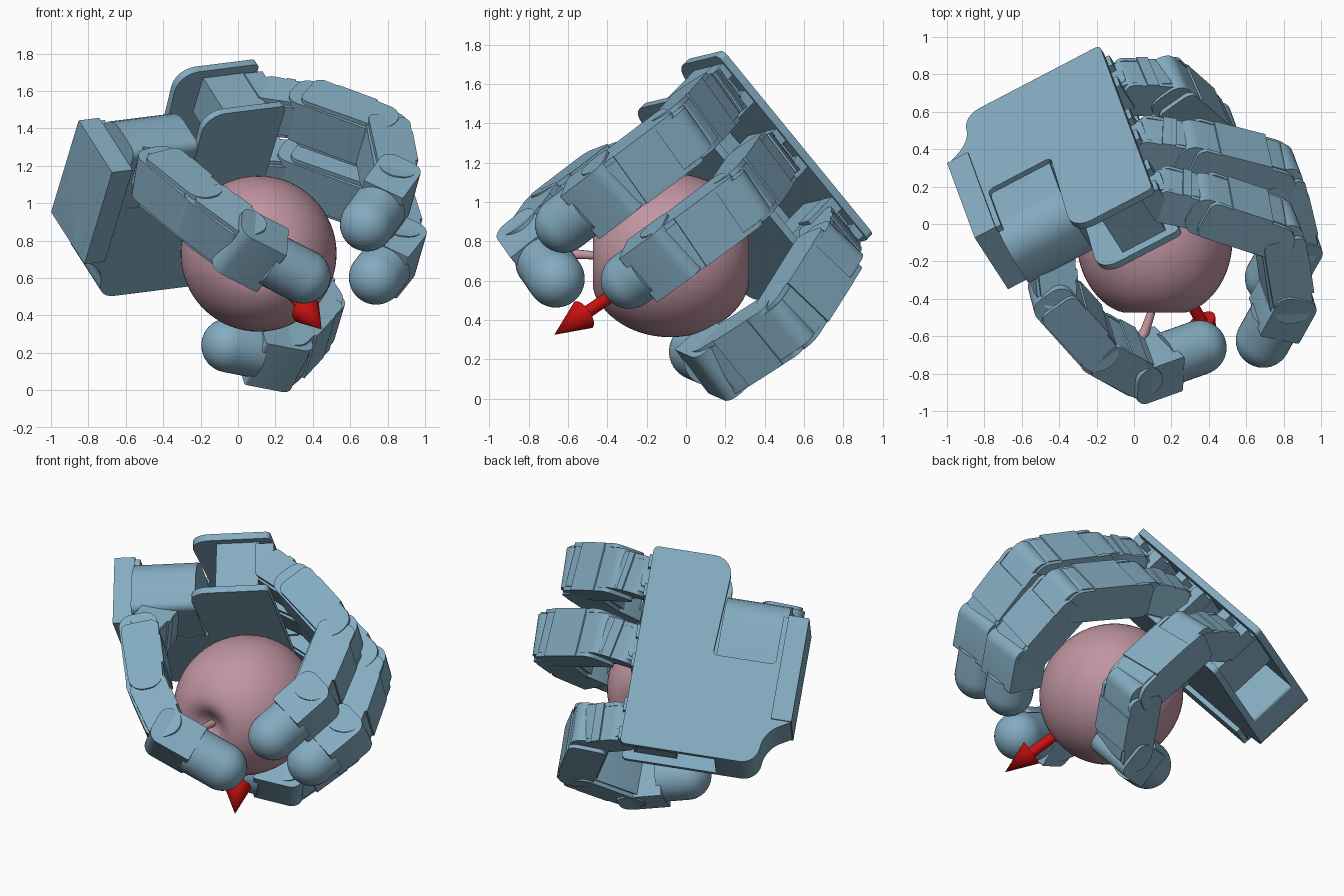
import bpy, bmesh, math
from mathutils import Vector, Matrix

if "Cube" in bpy.data.objects:
    bpy.data.objects.remove(bpy.data.objects["Cube"])


def material(name, rgb):
    m = bpy.data.materials.new(name)
    m.diffuse_color = (*rgb, 1)
    m.use_nodes = True
    m.node_tree.nodes["Principled BSDF"].inputs["Base Color"].default_value = m.diffuse_color
    return m


BLUE = material("blue_plastic", (0.23, 0.41, 0.53))
PINK = material("fruit_pink", (0.53, 0.30, 0.36))
RED = material("arrow_red", (0.6, 0.005, 0.005))

# Hand frame: local x runs across the knuckles, y along the fingers, z out of the back
S = Vector((0.227, -0.616, 0.754)).normalized()
F = Vector((0.88, 0.46, 0.11))
F = (F - S * F.dot(S)).normalized()
HAND = Matrix((S, F, S.cross(F))).transposed().to_4x4()


def finish(name, bm, mat, matrix, angle=35):
    bmesh.ops.recalc_face_normals(bm, faces=bm.faces)
    me = bpy.data.meshes.new(name)
    bm.to_mesh(me)
    bm.free()
    ob = bpy.data.objects.new(name, me)
    bpy.context.collection.objects.link(ob)
    me.materials.append(mat)
    ob.matrix_world = matrix
    bpy.ops.object.select_all(action='DESELECT')
    ob.select_set(True)
    bpy.context.view_layer.objects.active = ob
    bpy.ops.object.shade_smooth_by_angle(angle=math.radians(angle))
    return ob


def rounded(corners, n=6):
    """Outline from (x, y, radius) corners."""
    out = []
    for i, (x, y, r) in enumerate(corners):
        c = Vector((x, y))
        if r == 0:
            out.append(c)
            continue
        a = (Vector(corners[i - 1][:2]) - c).normalized() * r
        b = (Vector(corners[(i + 1) % len(corners)][:2]) - c).normalized() * r
        for k in range(n + 1):
            t = k / n * math.pi / 2
            out.append(c + a * (1 - math.sin(t)) + b * (1 - math.cos(t)))
    return out


def prism(name, outline, z0, z1, matrix=HAND):
    bm = bmesh.new()
    f = bm.faces.new([bm.verts.new((p.x, p.y, z0)) for p in outline])
    ext = bmesh.ops.extrude_face_region(bm, geom=[f])["geom"]
    bmesh.ops.translate(bm, vec=(0, 0, z1 - z0),
                        verts=[v for v in ext if isinstance(v, bmesh.types.BMVert)])
    return finish(name, bm, BLUE, matrix)


def block(name, x0, x1, y0, y1, z0, z1, r=0.0):
    return prism(name, rounded([(x0, y0, r), (x1, y0, r), (x1, y1, r), (x0, y1, r)]), z0, z1)


def lathe(name, profile, matrix, mat, seg=48, angle=35):
    """Revolve (radius, height) points around local z."""
    bm = bmesh.new()
    vs = [bm.verts.new((r, 0, h)) for r, h in profile]
    es = [bm.edges.new(p) for p in zip(vs, vs[1:])]
    bmesh.ops.spin(bm, geom=vs + es, cent=(0, 0, 0), axis=(0, 0, 1),
                   angle=2 * math.pi, steps=seg)
    bmesh.ops.remove_doubles(bm, verts=bm.verts, dist=1e-4)
    return finish(name, bm, mat, matrix, angle)


def aim(p, d):
    return Matrix.Translation(p) @ d.to_track_quat('Z', 'Y').to_matrix().to_4x4()


def frame(p, q):
    """Frame at p: x toward q, y through the thickness, z across the width."""
    d = (q - p).normalized()
    z = Vector((1, 0, 0))
    z = (z - d * z.dot(d)).normalized()
    m = Matrix((d, z.cross(d), z)).transposed().to_4x4()
    return HAND @ Matrix.Translation(p) @ m, (q - p).length


def link(name, p, q, width, thick, back=0.1, ahead=0.0):
    m, L = frame(p, q)
    h, w = thick / 2, width / 2
    # motor body
    prism(name + "_motor", rounded([(-back, -h, .08), (L + ahead, -h, .03),
                                    (L + ahead, h, .03), (-back, h, .08)]), -w + .025, w - .025, m)
    # bracket cheeks on both sides
    for side in (-1, 1):
        z = sorted((side * w, side * (w - .025)))
        prism(name + "_bracket", rounded([(-.02, -h + .01, .05), (L + .07, -h + .02, .09),
                                          (L + .07, h - .01, .09), (-.02, h + .008, .05)]), *z, m)
    # bracket back strap
    prism(name + "_strap", rounded([(.1, h - .01, 0), (L - .1, h - .01, 0),
                                    (L - .1, h + .01, 0), (.1, h + .01, 0)]), -w, w, m)


def finger(name, pts, width=0.3, thick=0.235):
    pts = [Vector(p) for p in pts]
    link(name + "_base", pts[0], pts[1], width - .06, thick - .02, .06, 0)
    link(name + "_proximal", pts[1], pts[2], width, thick)
    link(name + "_middle", pts[2], pts[3], width, thick)
    m, L = frame(pts[3], pts[4])
    h, w = thick / 2, width / 2
    prism(name + "_distal", rounded([(-.11, -h, .07), (.18, -h, .01),
                                     (.18, h, .01), (-.11, h, .07)]), -w, w, m)
    # domed fingertip
    r = 0.146
    arc = [(r * math.cos(a * math.pi / 24), r * math.sin(a * math.pi / 24)) for a in range(13)]
    d = HAND.to_3x3() @ (pts[4] - pts[3]).normalized()
    lathe(name + "_tip", [(0, -L + .15), (r, -L + .15)] + arc, aim(HAND @ pts[4], d), BLUE, 36, 50)


# Palm: back and front plates of the same outline
CURVE = [(.29, -.625, .02), (.2, -.47, .09), (0, -.46, .1)]
PLATE = rounded([(0, .37, .03), (1.24, .37, .03), (1.24, -.12, .12), (.63, -.09, .03),
                 (.63, -.47, .03), (.93, -.47, 0), (.93, -.625, 0)] + CURVE)
prism("back_plate", PLATE, 1.185, 1.228)
prism("palm_plate", PLATE, .84, .88)

# Walls between the plates
block("wrist_wall", .29, .94, -.625, -.50, .81, 1.24)
prism("corner_wall", rounded([(0, -.2, .02), (.6, -.2, 0), (.6, -.625, 0)] + CURVE), .86, 1.2)

# Knuckle motors with stepped horns along the finger edge
for s in (1.07, .63, .17):
    block("knuckle_motor", s - .12, s + .12, .04, .3, .86, 1.2)
    for k in (-1, 1):
        block("knuckle_step", s + k * .09 - .04, s + k * .09 + .04, .28, .39, .98, 1.17)
    block("knuckle_horn", s - .06, s + .06, .3, .42, .92, 1.12, .02)

# Thumb motor in the plate notch
m = HAND @ Matrix.Translation((0, -.5, 0)) @ Matrix.Rotation(math.pi / 2, 4, 'X')
prism("thumb_motor", rounded([(.62, .84, .02), (1.04, .84, .05), (1.04, 1.2, .17), (.62, 1.2, .02)]),
      -.39, 0, m)

# Fingers and thumb, joint by joint
finger("upper_finger", [(1.08, .36, 1.03), (1.14, .54, .87), (1.2, .81, .53),
                        (1.23, .66, .10), (1.21, .42, -.11)])
finger("middle_finger", [(.65, .36, 1.03), (.72, .58, .88), (.77, .91, .51),
                         (.81, .79, .07), (.80, .585, -.10)])
finger("lower_finger", [(.16, .36, 1.03), (.15, .57, .87), (.08, .65, .40),
                        (.08, .31, .14), (.133, .01, .214)])
finger("thumb", [(.88, -.33, .87), (1.0, -.43, .67), (1.065, -.365, .28),
                 (1.065, -.24, -.01), (.946, .071, -.173)])

# Fruit lying with its stem end forward
C = Vector((.11, -.08, .73))
fruit = []
N = 36
for i in range(N + 1):
    t = math.pi * i / N
    r = .417 * math.sin(t) ** .85 if 0 < i < N else 0
    h = -.425 * math.cos(t)
    dip = .11 * math.exp(-(r / .10) ** 2)
    fruit.append((r, h - dip if h > 0 else h + dip * .5))
lathe("fruit", fruit, aim(C, Vector((0, -1, 0))), PINK, 64, 60)

# Curved stem
cu = bpy.data.curves.new("fruit_stem", 'CURVE')
cu.dimensions = '3D'
cu.bevel_depth = 1
cu.bevel_resolution = 3
cu.use_fill_caps = True
sp = cu.splines.new('POLY')
STEM = [(.10, -.33, .73, .024), (.09, -.48, .73, .022), (.06, -.57, .735, .026), (.015, -.64, .735, .038)]
sp.points.add(len(STEM) - 1)
for pt, (x, y, z, r) in zip(sp.points, STEM):
    pt.co, pt.radius = (x, y, z, 1), r
cu.materials.append(PINK)
bpy.context.collection.objects.link(bpy.data.objects.new("fruit_stem", cu))

# Direction arrow out of the fruit
tip = Vector((.447, -.67, .325))
L = (tip - C).length
lathe("arrow", [(0, 0), (.032, 0), (.032, L - .2), (.08, L - .2), (0, L)],
      aim(C, tip - C), RED, 24)
